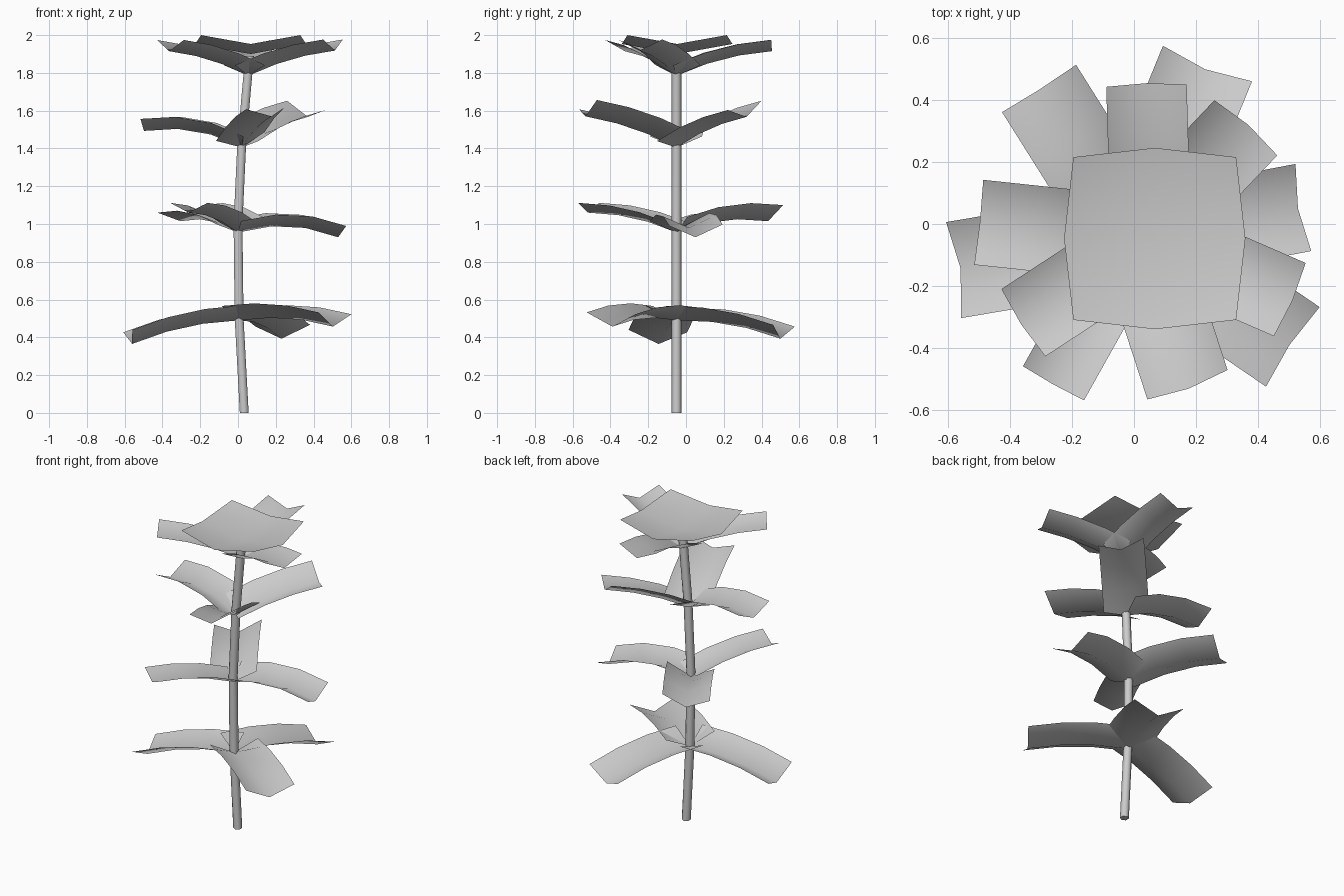
import bpy
from math import atan2, hypot, radians, sin, cos, pi
from mathutils import Vector

if "Cube" in bpy.data.objects:
    bpy.data.objects.remove(bpy.data.objects["Cube"])


def make(name, verts, faces):
    me = bpy.data.meshes.new(name)
    me.from_pydata(verts, [], faces)
    ob = bpy.data.objects.new(name, me)
    bpy.context.collection.objects.link(ob)
    for p in me.polygons:
        p.use_smooth = True
    return ob


def grid_faces(rows, cols):
    return [(r * cols + c, r * cols + c + 1, (r + 1) * cols + c + 1, (r + 1) * cols + c)
            for r in range(rows - 1) for c in range(cols - 1)]


def leaf(name, base, tip, half_width, roll, bend_deg):
    """Arching V-folded strip of three segments from the stem to its tip."""
    base, tip = Vector(base), Vector(tip)
    bend = radians(bend_deg)
    d = tip - base
    reach = hypot(d.x, d.y)
    out = Vector((d.x, d.y, 0)) / reach
    left = Vector((-out.y, out.x, 0))
    up = Vector((0, 0, 1))
    pitch = atan2(d.z, reach)
    seg = d.length / (1 + 2 * cos(bend))
    angles = [pitch + bend, pitch, pitch - bend]
    tangents = [angles[0], pitch + bend / 2, pitch - bend / 2, angles[2]]
    p = base.copy()
    verts = []
    for i, a in enumerate(tangents):
        normal = up * cos(a) - out * sin(a)
        for s in (1, 0, -1):
            verts.append(p + left * s * half_width + normal * (abs(s) * half_width * 0.46 + s * roll))
        if i < 3:
            p = p + (out * cos(angles[i]) + up * sin(angles[i])) * seg
    return make(name, verts, grid_faces(4, 3))


# stem: slightly bent six-sided smooth tube
path = [(0.033, 0), (0.006, 0.5), (0.0, 1.0), (0.02, 1.43), (0.053, 1.8), (0.062, 1.89)]
N, R = 6, 0.027
sv = [(x + R * cos(2 * pi * (k + 0.5) / N), -0.05 + R * sin(2 * pi * (k + 0.5) / N), z)
      for x, z in path for k in range(N)]
sf = [(r * N + k, r * N + (k + 1) % N, (r + 1) * N + (k + 1) % N, (r + 1) * N + k)
      for r in range(len(path) - 1) for k in range(N)]
sf.append(tuple(reversed(range(N))))
stem = make("stem", sv, sf)
bpy.context.view_layer.objects.active = stem
stem.select_set(True)
bpy.ops.object.shade_smooth_by_angle(angle=radians(65))

# leaf tiers: base point, then (tip, half width, roll, bend) of each leaf
tiers = [
    ((0.005, -0.05, 0.49), [((0.23, 0.50, 0.393), 0.155, -0.005, 7),
                            ((-0.56, -0.145, 0.365), 0.157, 0.007, 7),
                            ((0.503, -0.39, 0.457), 0.155, -0.005, 7)]),
    ((0.0, -0.05, 0.955), [((-0.305, 0.435, 1.015), 0.142, -0.02, 9),
                           ((-0.262, -0.518, 1.06), 0.113, 0.0, 7),
                           ((0.53, 0.05, 0.93), 0.143, 0.004, 13)]),
    ((0.02, -0.05, 1.405), [((0.37, 0.32, 1.567), 0.135, 0.025, 6),
                            ((-0.498, 0.005, 1.493), 0.138, 0.0, 13),
                            ((0.177, -0.532, 1.57), 0.138, 0.025, 6)]),
    ((0.055, -0.05, 1.785), [((0.04, 0.455, 1.915), 0.13, 0.0, 7),
                             ((-0.365, -0.324, 1.915), 0.13, 0.0, 6),
                             ((0.512, -0.248, 1.918), 0.129, 0.0, 6)]),
]
for t, (base, leaves) in enumerate(tiers, 1):
    for n, spec in enumerate(leaves, 1):
        leaf(f"leaf_tier{t}_{n}", base, *spec)

# crown: shallow square bowl on top
cv = []
for j in (-1, 0, 1):
    for i in (-1, 0, 1):
        m = abs(i) + abs(j)
        r = 0.263 if m == 2 else 0.293
        cv.append((0.067 + i * r, -0.047 + j * r, (1.90, 1.953, 2.0)[m]))
make("crown_leaf", cv, grid_faces(3, 3))
